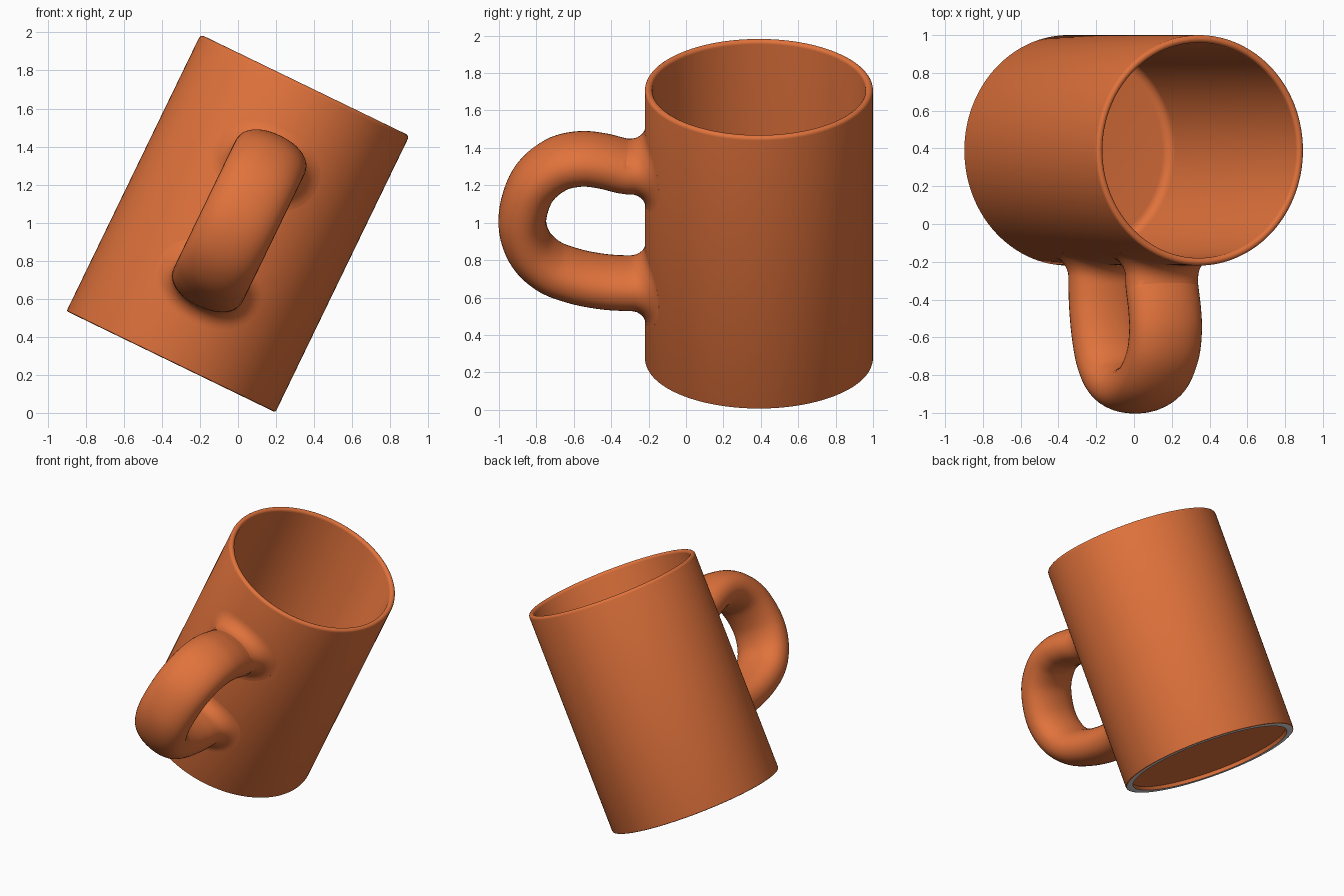
import bpy, bmesh, math
from mathutils import Vector

if "Cube" in bpy.data.objects:
    bpy.data.objects.remove(bpy.data.objects["Cube"])

R, HALF, TILT = 0.61, 0.808, math.radians(25.85)
CENTRE = Vector((0, 0.39, 0.996))


def material(name, rgb):
    m = bpy.data.materials.new(name)
    m.diffuse_color = (*rgb, 1)
    m.use_nodes = True
    m.node_tree.nodes["Principled BSDF"].inputs["Base Color"].default_value = m.diffuse_color
    return m


glaze = material("orange glaze", (0.75, 0.17, 0.045))
clay = material("bare grey clay", (0.65, 0.65, 0.65))


def finish(bm, name, mats):
    bmesh.ops.recalc_face_normals(bm, faces=bm.faces)
    me = bpy.data.meshes.new(name)
    bm.to_mesh(me)
    bm.free()
    ob = bpy.data.objects.new(name, me)
    bpy.context.collection.objects.link(ob)
    for m in mats:
        me.materials.append(m)
    ob.location = CENTRE
    ob.rotation_euler = (0, TILT, 0)
    bpy.ops.object.select_all(action='DESELECT')
    ob.select_set(True)
    bpy.context.view_layer.objects.active = ob
    bpy.ops.object.shade_smooth_by_angle(angle=math.radians(40))
    return ob


def bridge(bm, a, b):
    n = len(a)
    return [bm.faces.new((a[i], a[(i + 1) % n], b[(i + 1) % n], b[i])) for i in range(n)]


# Cup: lathe profile (radius, height) from the recessed base round to the inner floor
H = 2 * HALF
profile = [(0.557, 0.025), (0.56, 0.0), (0.602, 0.0), (0.608, 0.003), (R, 0.01)]
for i in range(9):  # rounded lip
    a = math.pi * i / 8
    profile.append((0.59 + 0.02 * math.cos(a), H - 0.02 + 0.02 * math.sin(a)))
for i in range(7):  # rounded inner corner
    a = math.pi / 2 * i / 6
    profile.append((0.52 + 0.05 * math.cos(a), 0.13 - 0.05 * math.sin(a)))

bm = bmesh.new()
N = 128
rings = [[bm.verts.new((r * math.cos(2 * math.pi * k / N), r * math.sin(2 * math.pi * k / N), h - HALF))
          for k in range(N)] for r, h in profile]
for i in range(len(rings) - 1):
    for f in bridge(bm, rings[i], rings[i + 1]):
        f.material_index = 1 if i == 1 else 0  # unglazed foot ring
bm.faces.new(rings[0])
bm.faces.new(rings[-1])
finish(bm, "cup", [glaze, clay])

# Handle: oval section swept along a smooth loop of (y, height) points
path = [(-0.32, 0.338), (-0.45, 0.372), (-0.57, 0.383), (-0.70, 0.345), (-0.82, 0.225),
        (-0.875, 0.03), (-0.84, -0.135), (-0.74, -0.25), (-0.60, -0.312),
        (-0.45, -0.345), (-0.32, -0.355)]
pts = [Vector(p) for p in path]
pts = [Vector((-0.2, 0.33))] + pts + [Vector((-0.2, -0.355))]
line = []
for i in range(1, len(pts) - 2):
    p0, p1, p2, p3 = pts[i - 1:i + 3]
    for s in range(6):
        t = s / 6
        line.append(0.5 * (2 * p1 + (p2 - p0) * t + (2 * p0 - 5 * p1 + 4 * p2 - p3) * t * t
                           + (3 * p1 - p0 - 3 * p2 + p3) * t ** 3))
line.append(pts[-2])

HW, HT, FILLET, M = 0.202, 0.128, 0.09, 40


def section(grow):
    out = []
    for k in range(M):
        c, s = math.cos(2 * math.pi * k / M), math.sin(2 * math.pi * k / M)
        e = 0.92  # slightly squared oval
        out.append((math.copysign(abs(c) ** e, c) * (HW + grow),
                    math.copysign(abs(s) ** e, s) * (HT + grow)))
    return out


bm = bmesh.new()


def flare(height, sign):
    """Rings that curve out and lie against the cup wall, from tube to wall."""
    result = []
    steps = [math.pi / 2 * i / 8 for i in range(9)]
    for j, a in enumerate(steps + [math.pi / 2]):
        gap = -0.012 if j == 9 else FILLET * (1 - math.sin(a))
        ring = []
        for x, w in section(FILLET * (1 - math.cos(a))):
            y = -math.sqrt(R * R - x * x) - gap
            ring.append(bm.verts.new((x, y, height + sign * w)))
        result.append(ring)
    return result


tube = []
for i, p in enumerate(line):
    d = line[min(i + 1, len(line) - 1)] - line[max(i - 1, 0)]
    if i in (0, len(line) - 1):
        d = Vector((-1 if i == 0 else 1, 0))
    d.normalize()
    n = Vector((d.y, -d.x))
    tube.append([bm.verts.new((x, p.x + n.x * w - CENTRE.y, p.y + n.y * w))
                 for x, w in section(0)])
rings = flare(path[0][1], 1)[::-1] + tube + flare(path[-1][1], -1)
for a, b in zip(rings, rings[1:]):
    bridge(bm, a, b)
finish(bm, "handle", [glaze])
